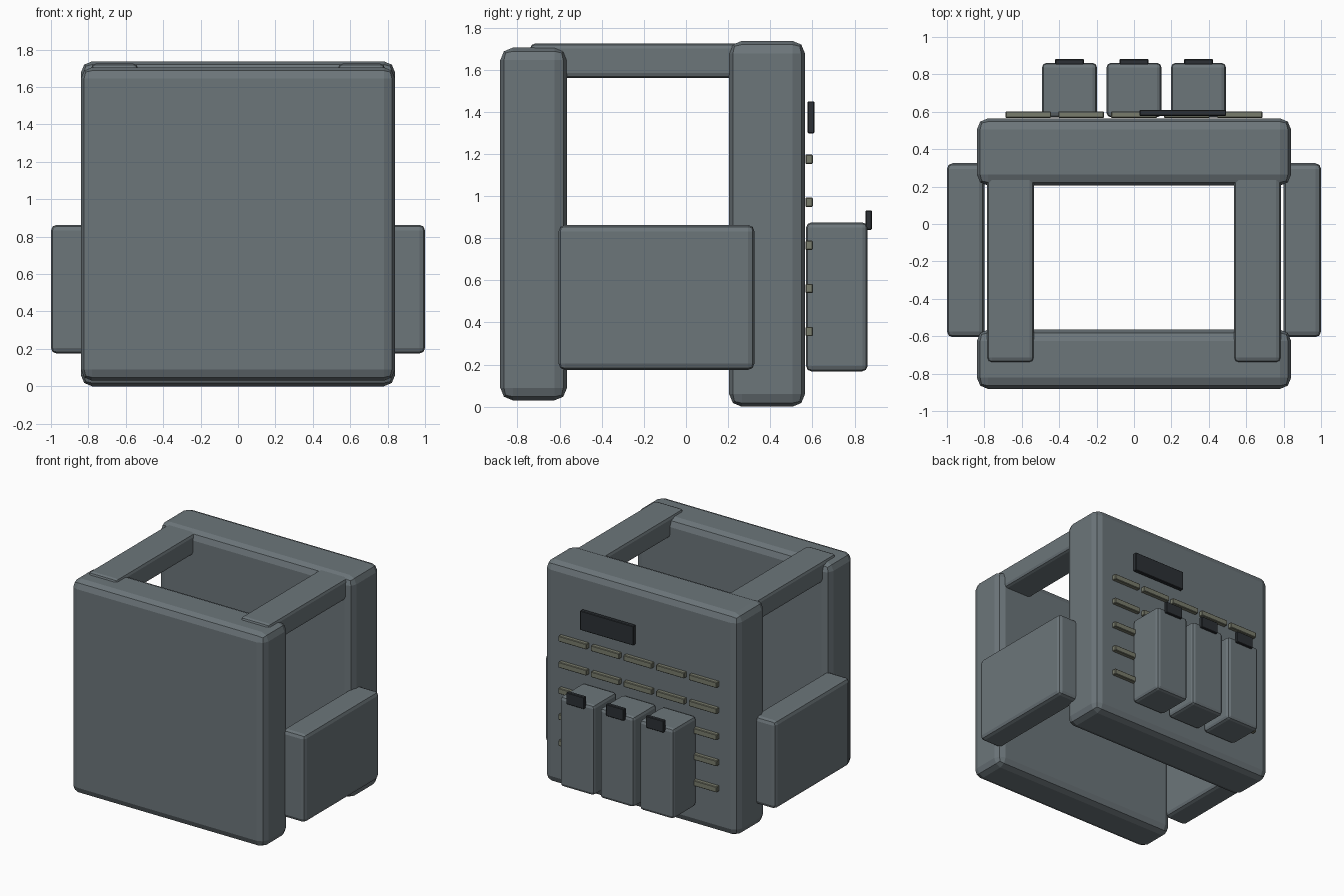
import bpy, bmesh
from mathutils import Vector

if "Cube" in bpy.data.objects:
    bpy.data.objects.remove(bpy.data.objects["Cube"])


def material(name, rgb):
    m = bpy.data.materials.new(name)
    m.diffuse_color = (*rgb, 1)
    m.use_nodes = True
    m.node_tree.nodes["Principled BSDF"].inputs["Base Color"].default_value = m.diffuse_color
    return m


SLATE = material("slate_fabric", (0.15, 0.18, 0.195))
OLIVE = material("olive_webbing", (0.19, 0.20, 0.15))
DARK = material("dark_trim", (0.025, 0.03, 0.035))


def box(name, xr, yr, zr, mat, bevel, segments=2):
    """Bevelled box given by its x, y and z ranges."""
    lo, hi = (Vector(v) for v in zip(xr, yr, zr))
    bm = bmesh.new()
    bmesh.ops.create_cube(bm, size=1)
    bmesh.ops.scale(bm, vec=hi - lo, verts=bm.verts)
    bmesh.ops.bevel(bm, geom=bm.edges[:], offset=bevel, segments=segments,
                    profile=0.5, affect='EDGES')
    me = bpy.data.meshes.new(name)
    bm.to_mesh(me)
    bm.free()
    me.materials.append(mat)
    ob = bpy.data.objects.new(name, me)
    ob.location = (lo + hi) / 2
    bpy.context.collection.objects.link(ob)
    return ob


# Front and back armour panels
box("front_panel", (-0.84, 0.84), (-0.882, -0.565), (0.03, 1.705), SLATE, 0.06)
box("back_panel", (-0.84, 0.84), (0.205, 0.565), (0.0, 1.737), SLATE, 0.06)

# Shoulder straps and side panels, mirrored left and right
for side, s in (("left", -1), ("right", 1)):
    box(side + "_shoulder_strap", sorted((s * 0.535, s * 0.785)),
        (-0.74, 0.30), (1.56, 1.725), SLATE, 0.025)
    box(side + "_side_panel", sorted((s * 0.80, s * 1.0)),
        (-0.605, 0.325), (0.175, 0.863), SLATE, 0.03)

# Three pouches on the back with pull tabs
for i in range(3):
    x = (i - 1) * 0.345
    box(f"pouch_{i + 1}", (x - 0.147, x + 0.147), (0.57, 0.862),
        (0.168, 0.875), SLATE, 0.025)
    box(f"pouch_tab_{i + 1}", (x - 0.077, x + 0.077), (0.852, 0.882),
        (0.84, 0.932), DARK, 0.004, 1)

# Grid of webbing loops on the back
for row in range(5):
    for col in range(5):
        x, z = (col - 2) * 0.2825, 0.357 + row * 0.2045
        box(f"webbing_{row + 1}_{col + 1}", (x - 0.122, x + 0.122),
            (0.567, 0.602), (z - 0.022, z + 0.022), OLIVE, 0.004, 1)

# Name patch backing, left blank
box("back_patch", (0.03, 0.493), (0.578, 0.61), (1.298, 1.45), DARK, 0.004, 1)
